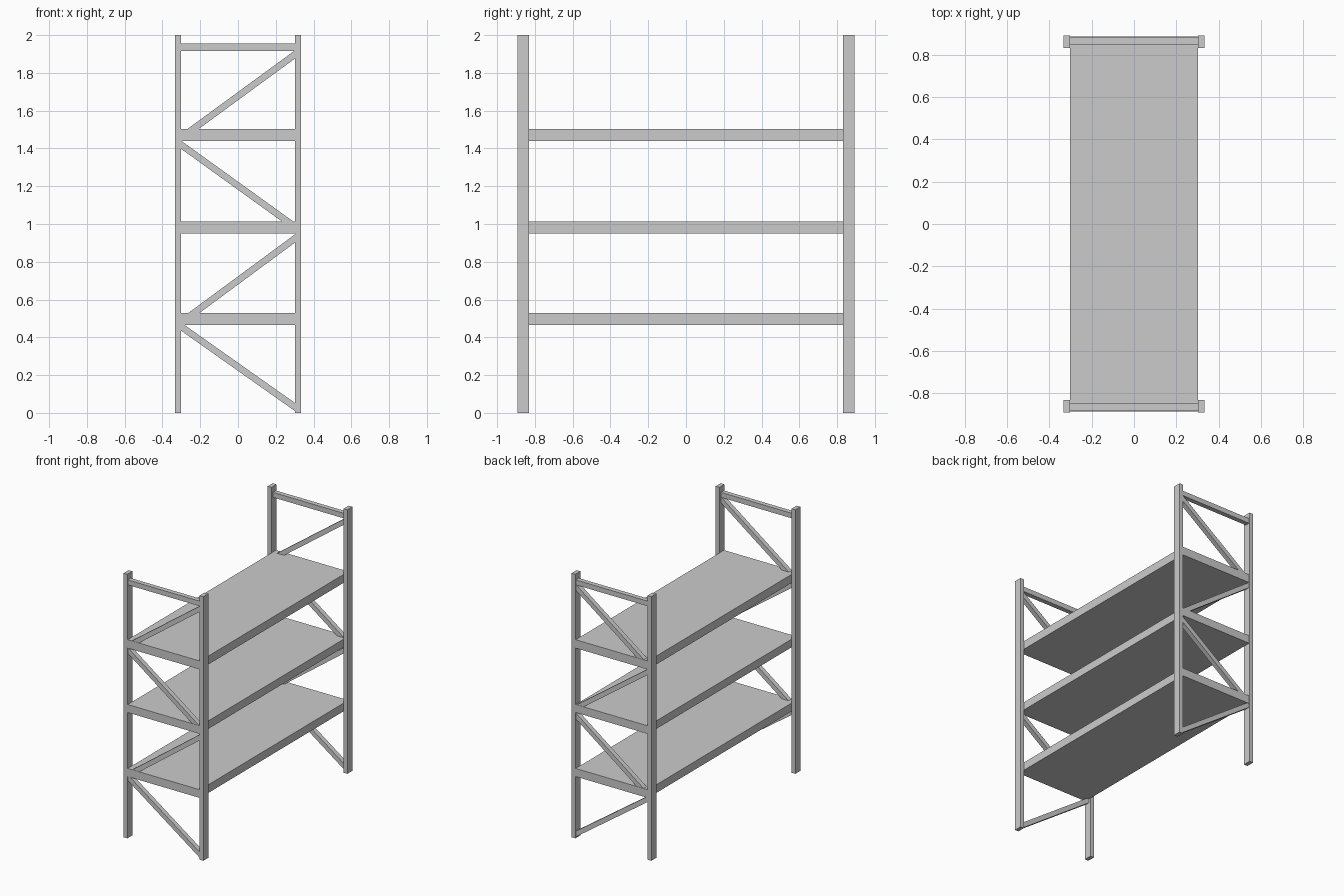
import bpy, math

if "Cube" in bpy.data.objects:
    bpy.data.objects.remove(bpy.data.objects["Cube"])


def box(name, size, loc, tilt=0.0):
    bpy.ops.mesh.primitive_cube_add(size=1, location=loc, rotation=(0, tilt, 0))
    ob = bpy.context.object
    ob.name = name
    ob.scale = size
    bpy.ops.object.transform_apply(location=False, rotation=False, scale=True)
    return ob


def brace(name, left_z, right_z, y):
    # diagonal bar whose ends are buried in the two posts
    half = 0.316
    dz = right_z - left_z
    box(name, (math.hypot(2 * half, dz), 0.036, 0.035),
        (0, y, (left_z + right_z) / 2), -math.atan2(dz, 2 * half))


POST_X, POST_Y, BAR_Y = 0.318, 0.862, 0.868

for side, label in ((-1, "front"), (1, "back")):
    # upright posts
    for sx, hand in ((-1, "left"), (1, "right")):
        box(f"{label}_{hand}_post", (0.031, 0.06, 2.0),
            (sx * POST_X, side * POST_Y, 1.0))

    # top rail
    box(f"{label}_top_rail", (0.61, 0.036, 0.038), (0, side * BAR_Y, 1.936))

    # zigzag bracing
    for i, (zl, zr) in enumerate(((0.467, 0.021), (0.468, 0.934),
                                  (1.43, 0.975), (1.446, 1.908))):
        brace(f"{label}_brace_{i + 1}", zl, zr, side * BAR_Y)

# shelves
for i, (z0, z1) in enumerate(((0.466, 0.528), (0.951, 1.012), (1.439, 1.503))):
    box(f"shelf_{i + 1}", (0.606, 1.776, z1 - z0), (0, 0, (z0 + z1) / 2))
